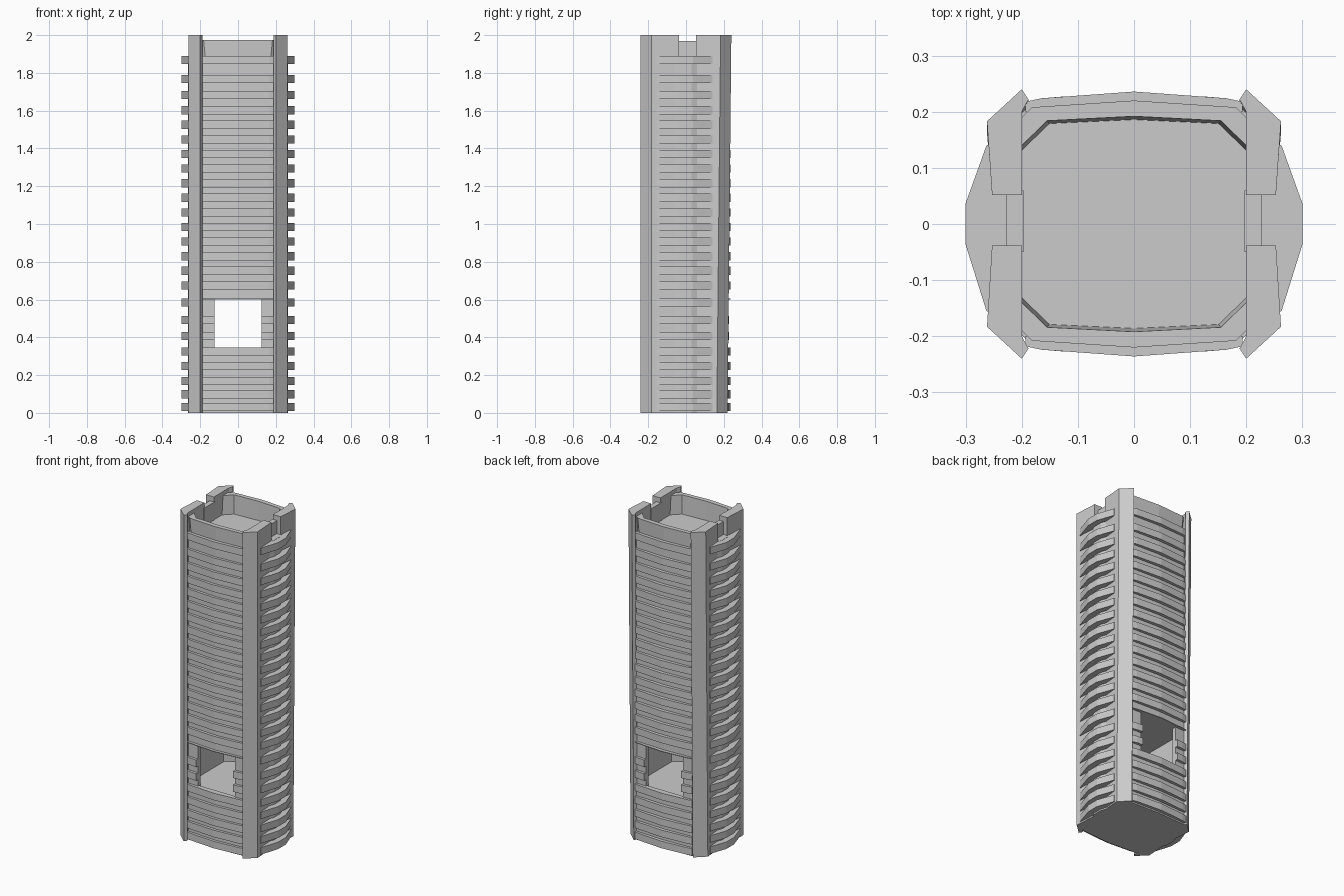
import bpy, bmesh

if "Cube" in bpy.data.objects:
    bpy.data.objects.remove(bpy.data.objects["Cube"], do_unlink=True)

concrete = bpy.data.materials.new("pale grey concrete")
concrete.use_nodes = True
GREY = (0.6, 0.6, 0.6, 1)
concrete.diffuse_color = GREY
concrete.node_tree.nodes["Principled BSDF"].inputs["Base Color"].default_value = GREY


def loft(bm, lower, z0, z1, upper=None):
    """Closed solid between two plan outlines with equal point counts."""
    upper = upper or lower
    a = [bm.verts.new((x, y, z0)) for x, y in lower]
    b = [bm.verts.new((x, y, z1)) for x, y in upper]
    n = len(a)
    faces = [bm.faces.new(a), bm.faces.new(b)]
    for i in range(n):
        j = (i + 1) % n
        faces.append(bm.faces.new((a[i], a[j], b[j], b[i])))
    bmesh.ops.recalc_face_normals(bm, faces=faces)


def finish(bm, name):
    mesh = bpy.data.meshes.new(name)
    bm.to_mesh(mesh)
    bm.free()
    mesh.materials.append(concrete)
    obj = bpy.data.objects.new(name, mesh)
    bpy.context.scene.collection.objects.link(obj)
    return obj


def flip(points, sx=1, sy=1):
    return [(x * sx, y * sy) for x, y in points]


def strip(points):
    """Mirror half an outline across x = 0."""
    return points + [(-x, y) for x, y in reversed(points)]


SIDES = (-1, 1)
ROOM_LOW, ROOM_HIGH, DECK, PANEL, WIN = 0.34, 0.60, 1.86, 1.89, 0.125

# Solid tower core below and above the open room
half = [(0, -0.219), (0.19, -0.207), (0.21, -0.19), (0.21, 0.19), (0.19, 0.207), (0, 0.215)]
core = half + [(-x, y) for x, y in reversed(half[1:-1])]
for name, z0, z1 in (("lower_core", 0, ROOM_LOW), ("upper_core", ROOM_HIGH, DECK)):
    bm = bmesh.new()
    loft(bm, core, z0, z1)
    finish(bm, name)

# Walls either side of the front and back windows
bm = bmesh.new()
for sx in SIDES:
    for sy in SIDES:
        wall = [(WIN, 0.21), (0.19, 0.207), (0.21, 0.19), (0.21, 0.14), (0.15, 0.185), (WIN, 0.186)]
        loft(bm, flip(wall, sx, sy), ROOM_LOW, ROOM_HIGH)
finish(bm, "window_walls")

# Side walls between the piers, with a lower outer ledge and a thin parapet
bm = bmesh.new()
for sx in SIDES:
    bulge = [(0.2, -0.06), (0.253, -0.06), (0.265, -0.03), (0.265, 0.03), (0.253, 0.06), (0.2, 0.06)]
    loft(bm, flip(bulge, sx), 0, PANEL)
    lip = [(0.197, -0.05), (0.228, -0.05), (0.228, 0.06), (0.197, 0.06)]
    loft(bm, flip(lip, sx), PANEL - 0.05, 1.97)
finish(bm, "side_walls")

# Corner piers, tapering slightly inward at the back
bm = bmesh.new()
for sx in SIDES:
    for sy, gap in ((-1, 0.038), (1, 0.052)):
        top = [(0.2, 0.24), (0.262, 0.183), (0.253, gap), (0.2, gap), (0.2, 0.2), (0.188, 0.222)]
        low = [(x, y - (0.02 if y > 0.1 else 0)) if sy > 0 else (x, y) for x, y in top]
        loft(bm, flip(low, sx, sy), 0, 2, flip(top, sx, sy))
finish(bm, "corner_piers")

# Flared roof panels on the front and back
bm = bmesh.new()
for sy in SIDES:
    low = strip([(0.165, 0.205), (0.205, 0.185), (0.205, 0.125), (0.15, 0.178), (0, 0.185)][::-1][1:])
    outer = [(0, 0.213), (0.17, 0.204), (0.205, 0.18)]
    inner = [(0.205, 0.125), (0.15, 0.178), (0, 0.185)]
    for sx in SIDES:
        lower = flip(outer + inner, sx, sy)
        rim = [(0, 0.22), (0.182, 0.208), (0.205, 0.185), (0.205, 0.135), (0.155, 0.184), (0, 0.192)]
        loft(bm, lower, DECK - 0.02, 1.975, flip(rim, sx, sy))
finish(bm, "roof_panels")

# Stacked fins: heights of their upper edges
tops = [1.889, 1.79, 1.704] + [1.624 - 0.0773 * i for i in range(13)]
tops += [0.605, 0.513, 0.429, 0.347, 0.27, 0.19, 0.12, 0.052]
side_bm, face_bm = bmesh.new(), bmesh.new()
for z in tops:
    z0 = max(0, z - 0.043)
    in_room = ROOM_LOW + 0.02 < z < ROOM_HIGH
    for sx in SIDES:
        fin = [(0.25, -0.16), (0.263, -0.155), (0.3, -0.037), (0.3, 0.037), (0.263, 0.14), (0.25, 0.145)]
        loft(side_bm, flip(fin, sx), z0, z)
        for sy in SIDES:
            start = WIN if in_room else 0
            edge = 0.236 - 0.07 * start
            band = [(start, edge), (0.165, 0.224), (0.193, 0.218), (0.193, 0.2), (start, 0.2)]
            bottom = max(z0, ROOM_HIGH) if z0 < ROOM_HIGH < z else z0
            if bottom < z - 0.002:
                loft(face_bm, flip(band, sx, sy), bottom, z)
finish(side_bm, "side_fins")
finish(face_bm, "front_and_back_fins")
